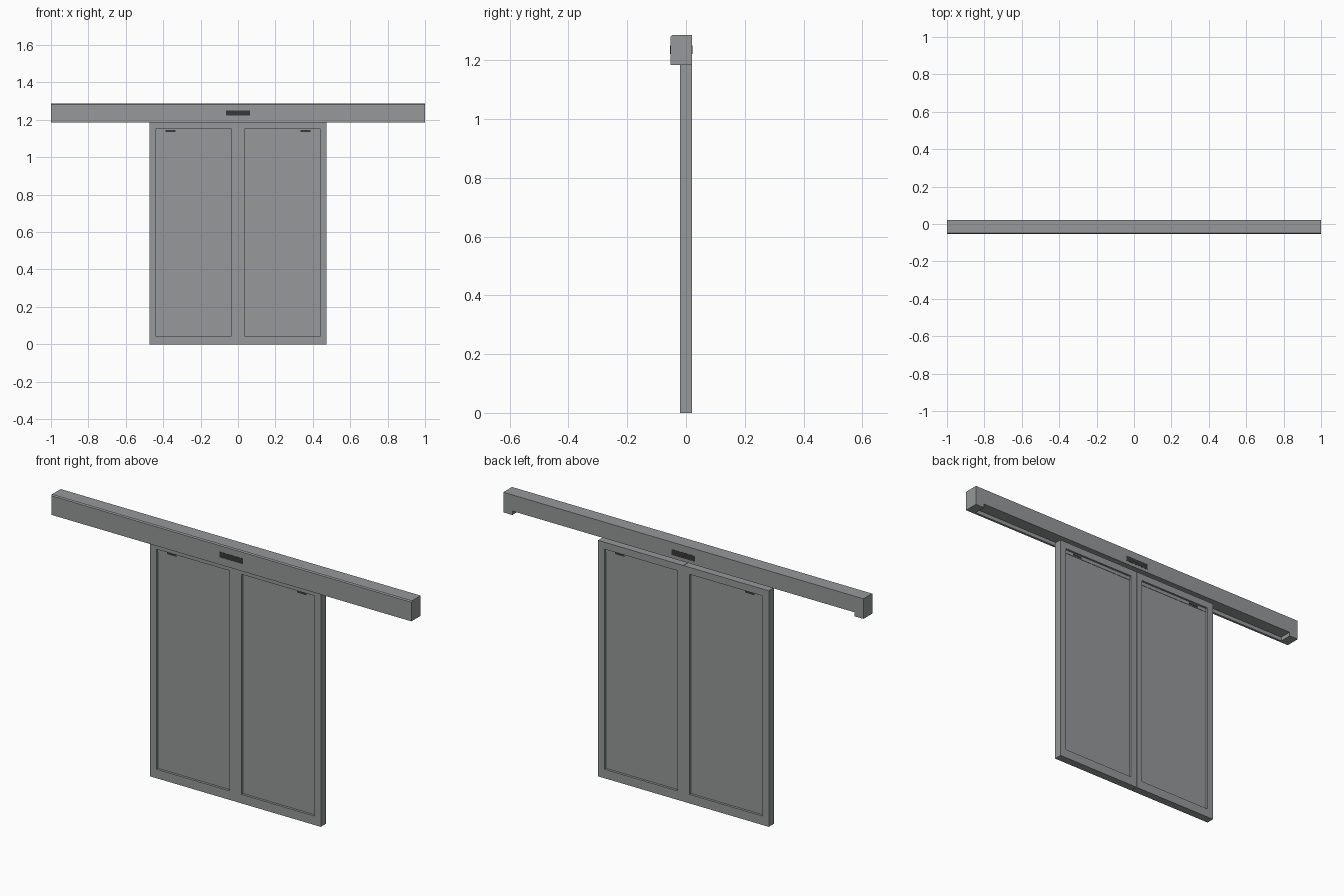
import bpy, bmesh

if "Cube" in bpy.data.objects:
    bpy.data.objects.remove(bpy.data.objects["Cube"])


def material(name, rgb):
    m = bpy.data.materials.new(name)
    m.diffuse_color = (*rgb, 1)
    m.use_nodes = True
    m.node_tree.nodes["Principled BSDF"].inputs["Base Color"].default_value = m.diffuse_color
    return m


GREY = material("aluminium grey", (0.305, 0.314, 0.319))
DARK = material("dark grey", (0.04, 0.04, 0.042))


def new_object(name, bm, mat):
    bmesh.ops.recalc_face_normals(bm, faces=bm.faces)
    me = bpy.data.meshes.new(name)
    bm.to_mesh(me)
    bm.free()
    me.materials.append(mat)
    ob = bpy.data.objects.new(name, me)
    bpy.context.collection.objects.link(ob)
    return ob


def box(name, x, y, z, mat=GREY):
    bm = bmesh.new()
    bmesh.ops.create_cube(bm, size=1)
    for v in bm.verts:
        v.co = [r[0] if c < 0 else r[1] for c, r in zip(v.co, (x, y, z))]
    return new_object(name, bm, mat)


def extrude_x(name, profile, x0, x1):
    """Sweep a (y, z) profile along x."""
    bm = bmesh.new()
    face = bm.faces.new([bm.verts.new((x0, y, z)) for y, z in profile])
    out = bmesh.ops.extrude_face_region(bm, geom=[face])["geom"]
    verts = [g for g in out if isinstance(g, bmesh.types.BMVert)]
    bmesh.ops.translate(bm, verts=verts, vec=(x1 - x0, 0, 0))
    return new_object(name, bm, GREY)


def frame(name, outer, inner, y0, y1):
    """Rectangular frame with an open middle; rectangles are x0, x1, z0, z1."""
    bm = bmesh.new()
    rings = []
    for y in (y0, y1):
        for x0, x1, z0, z1 in (outer, inner):
            rings.append([bm.verts.new((x, y, z)) for x, z in
                          ((x0, z0), (x1, z0), (x1, z1), (x0, z1))])
    of, inf, ob, inb = rings
    for a, b in ((of, inf), (ob, inb), (of, ob), (inf, inb)):
        for i in range(4):
            j = (i + 1) % 4
            bm.faces.new((a[i], a[j], b[j], b[i]))
    return new_object(name, bm, GREY)


# Track cover: solid upper body, front lip hanging below, small top chamfer
FRONT, BACK, TOP, LOW, BODY_LOW = -0.053, 0.021, 1.286, 1.185, 1.205
extrude_x("track_cover",
          [(FRONT, LOW), (FRONT, TOP - 0.005), (FRONT + 0.005, TOP), (BACK, TOP),
           (BACK, BODY_LOW), (FRONT + 0.012, BODY_LOW), (FRONT + 0.012, LOW)],
          -0.95, 0.95)

# Full-height end caps
for side, (x0, x1) in (("left", (-1, -0.95)), ("right", (0.95, 1))):
    extrude_x("end_cap_" + side,
              [(FRONT, LOW), (FRONT, TOP - 0.005), (FRONT + 0.005, TOP),
               (BACK, TOP), (BACK, LOW)], x0, x1)

# Plain dark plates at the middle of the cover, front and back
box("front_plate", (-0.065, 0.065), (FRONT - 0.001, FRONT + 0.001), (1.222, 1.25), DARK)
box("back_plate", (-0.065, 0.065), (BACK - 0.001, BACK + 0.001), (1.222, 1.25), DARK)

# Two sliding leaves, mirrored about the middle
for side, s in (("left", -1), ("right", 1)):
    def span(a, b):
        return tuple(sorted((s * a, s * b)))

    frame("door_frame_" + side, (*span(0.001, 0.474), 0, 1.185),
          (*span(0.034, 0.44), 0.045, 1.15), -0.02, 0.02)
    box("door_panel_" + side, span(0.034, 0.44), (-0.008, 0.008), (0.045, 1.15))
    box("top_strip_" + side, span(0.034, 0.44), (-0.01, 0.01), (1.132, 1.15))
    box("strip_plate_" + side, span(0.335, 0.388), (-0.011, 0.011), (1.136, 1.146), DARK)
